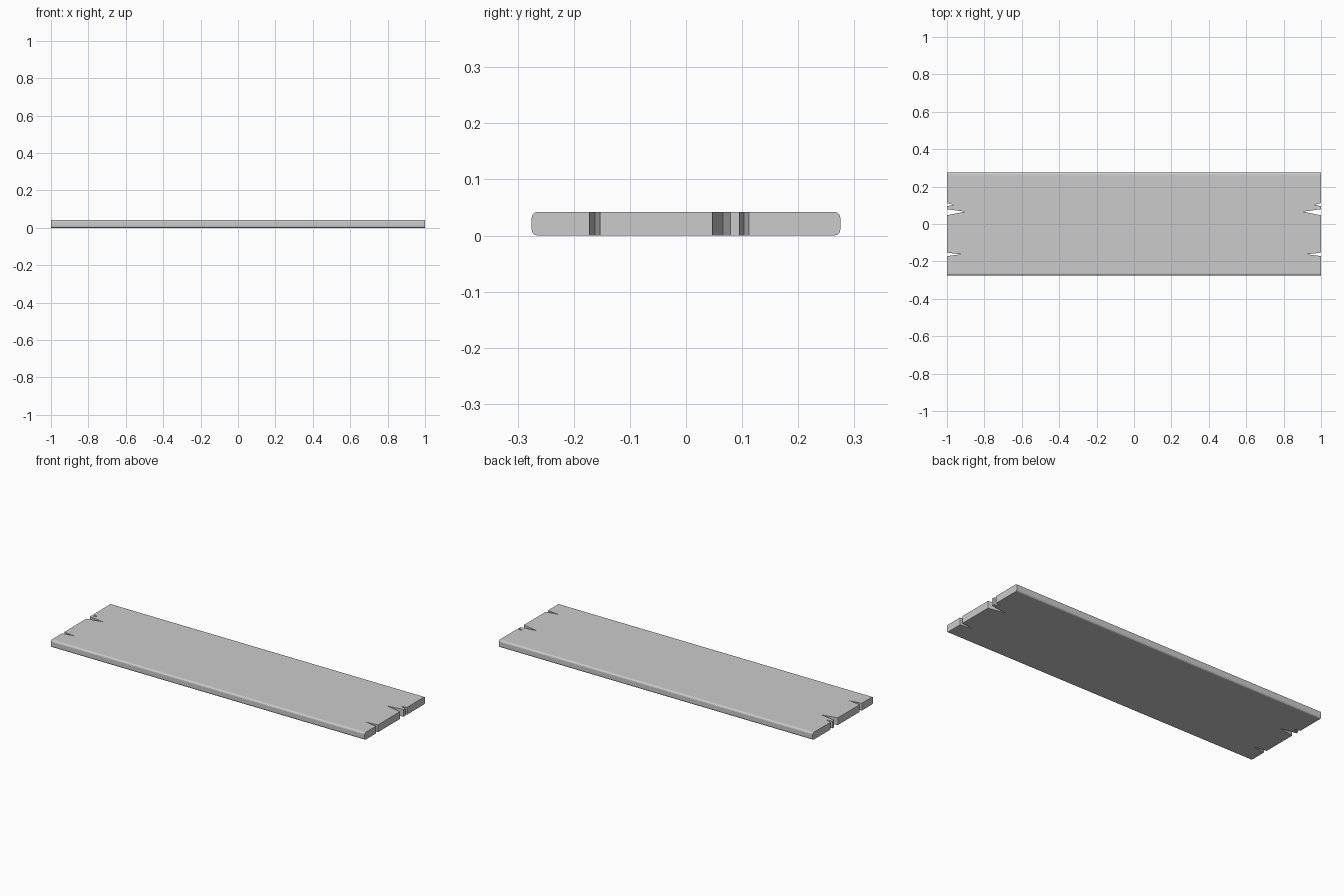
import bpy, bmesh

if "Cube" in bpy.data.objects:
    bpy.data.objects.remove(bpy.data.objects["Cube"])

LENGTH, WIDTH, THICK = 2.0, 0.55, 0.042
hx, hy = LENGTH / 2, WIDTH / 2

# Splits in the plank end: (y start, y tip, y end, tip x)
splits = [(-0.172, -0.162, -0.153, 0.925),
          (0.047, 0.066, 0.079, 0.905),
          (0.095, 0.103, 0.112, 0.965)]

# Right end outline, then mirrored for the left end
right = [(hx, -hy)]
for y0, yt, y1, xt in splits:
    right += [(hx, y0), (xt, yt), (hx, y1)]
right.append((hx, hy))
outline = right + [(-x, y) for x, y in reversed(right)]

# Extrude the outline to the plank thickness
bm = bmesh.new()
base = bm.faces.new([bm.verts.new((x, y, 0)) for x, y in outline])
ext = bmesh.ops.extrude_face_region(bm, geom=[base], use_keep_orig=True)
top = [g for g in ext["geom"] if isinstance(g, bmesh.types.BMVert)]
bmesh.ops.translate(bm, verts=top, vec=(0, 0, THICK))
bmesh.ops.recalc_face_normals(bm, faces=bm.faces)

# Round the four long edges
long_edges = [e for e in bm.edges if e.calc_length() > LENGTH * 0.9]
bmesh.ops.bevel(bm, geom=long_edges, offset=0.01, segments=3,
                profile=0.5, affect='EDGES')
bmesh.ops.recalc_face_normals(bm, faces=bm.faces)

mesh = bpy.data.meshes.new("plank")
bm.to_mesh(mesh)
bm.free()
plank = bpy.data.objects.new("plank", mesh)
bpy.context.collection.objects.link(plank)
